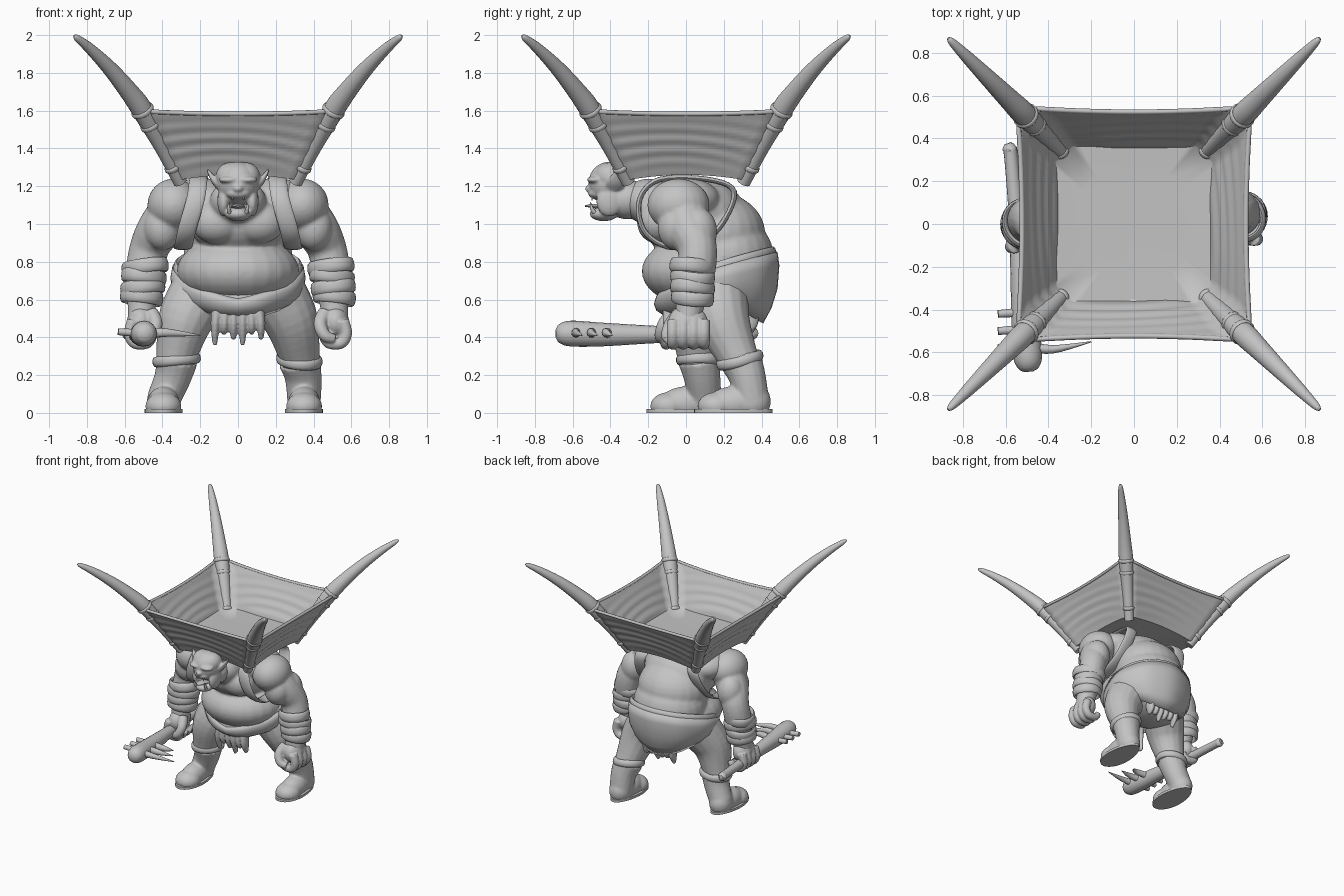
import bpy, bmesh, math
from mathutils import Vector, Matrix

cube = bpy.data.objects.get("Cube")
if cube:
    bpy.data.objects.remove(cube)

GREY = (0.55, 0.55, 0.55, 1)
mat = bpy.data.materials.new("plain grey")
mat.use_nodes = True
mat.diffuse_color = GREY
mat.node_tree.nodes["Principled BSDF"].inputs["Base Color"].default_value = GREY
X, Y, Z = Vector((1, 0, 0)), Vector((0, 1, 0)), Vector((0, 0, 1))


def loft(bm, rings, closed=False, cap=True):
    """Skin a list of closed rings of points."""
    vs = [[bm.verts.new(p) for p in ring] for ring in rings]
    n = len(vs[0])
    pairs = list(zip(vs, vs[1:])) + ([(vs[-1], vs[0])] if closed else [])
    for a, b in pairs:
        for i in range(n):
            j = (i + 1) % n
            bm.faces.new((a[i], a[j], b[j], b[i]))
    if cap and not closed:
        bm.faces.new(vs[0])
        bm.faces.new(vs[-1])


def tube(bm, pts, flat=1.0, ref=Y, closed=False, sides=16, steps=5):
    """Smooth tube through (x, y, z, radius) points."""
    p = [Vector(q) for q in pts]
    n = len(p)
    get = (lambda i: p[i % n]) if closed else (lambda i: p[min(max(i, 0), n - 1)])
    path = []
    for i in range(n if closed else n - 1):
        a, b, c, d = (get(i + k) for k in (-1, 0, 1, 2))
        for s in range(steps):
            t = s / steps
            path.append(0.5 * (2 * b + (c - a) * t + (2 * a - 5 * b + 4 * c - d) * t * t
                               + (3 * b - a - 3 * c + d) * t ** 3))
    if not closed:
        path.append(p[-1])
    m = len(path)
    rings = []
    for i, q in enumerate(path):
        nxt = path[(i + 1) % m] if closed else path[min(i + 1, m - 1)]
        prv = path[i - 1] if closed else path[max(i - 1, 0)]
        t = (nxt - prv).to_3d().normalized()
        u = (ref - t * ref.dot(t)).normalized()
        w = t.cross(u)
        angles = [2 * math.pi * k / sides for k in range(sides)]
        rings.append([q.to_3d() + q.w * (u * math.cos(a) + w * math.sin(a) * flat) for a in angles])
    loft(bm, rings, closed)


def ball(bm, c, r):
    r = r if isinstance(r, tuple) else (r, r, r)
    m = Matrix.Translation(c) @ Matrix.Diagonal((*r, 1))
    bmesh.ops.create_uvsphere(bm, u_segments=24, v_segments=16, radius=1, matrix=m)


def ring(bm, c, rx, ry, r, normal=Z, flat=1.0):
    """Closed band around a limb."""
    q = normal.to_track_quat('Z', 'Y')
    pts = []
    for k in range(12):
        a = math.pi * k / 6
        pts.append((*(Vector(c) + q @ Vector((rx * math.cos(a), ry * math.sin(a), 0))), r))
    tube(bm, pts, flat, normal.normalized(), True, sides=10, steps=3)


def finish(name, bm, voxel=0, shell=0, smooth=4):
    for v in bm.verts:
        v.co.z = max(v.co.z, 0)
    bmesh.ops.recalc_face_normals(bm, faces=bm.faces)
    me = bpy.data.meshes.new(name)
    bm.to_mesh(me)
    bm.free()
    me.shade_smooth()
    me.set_sharp_from_angle(angle=math.radians(50))
    me.materials.append(mat)
    ob = bpy.data.objects.new(name, me)
    bpy.context.collection.objects.link(ob)
    if shell:
        mod = ob.modifiers.new("thickness", 'SOLIDIFY')
        mod.thickness, mod.offset = shell, 0
    if voxel:
        mod = ob.modifiers.new("blend", 'REMESH')
        mod.mode, mod.voxel_size, mod.use_smooth_shade = 'VOXEL', voxel, True
        mod = ob.modifiers.new("soften", 'SMOOTH')
        mod.factor, mod.iterations = 0.5, smooth


# Torso: belly, back, chest and pelvis blended together
bm = bmesh.new()
ball(bm, (0, 0.07, 0.75), (0.325, 0.305, 0.19))
ball(bm, (0, 0.2, 0.83), (0.29, 0.265, 0.23))
ball(bm, (0, 0.155, 0.95), (0.28, 0.265, 0.22))
ball(bm, (0, 0.19, 0.64), (0.3, 0.26, 0.18))
ball(bm, (0, -0.02, 1.03), (0.27, 0.22, 0.2))
ball(bm, (0, 0.09, 1.06), (0.28, 0.22, 0.185))
ball(bm, (0, -0.2, 1.12), (0.15, 0.14, 0.12))
for s in (-1, 1):
    ball(bm, (s * 0.11, -0.15, 1.01), (0.14, 0.11, 0.115))
    ball(bm, (s * 0.2, 0.0, 1.13), (0.17, 0.18, 0.115))
finish("torso", bm, 0.01, smooth=12)

# Head with open jaw
bm = bmesh.new()
ball(bm, (0, -0.405, 1.215), (0.11, 0.112, 0.115))
ball(bm, (0, -0.31, 1.13), (0.11, 0.12, 0.105))
ball(bm, (0, -0.435, 1.053), (0.068, 0.075, 0.038))
ball(bm, (0, -0.46, 1.162), (0.068, 0.058, 0.034))
ball(bm, (0, -0.51, 1.187), (0.027, 0.024, 0.02))
for s in (-1, 1):
    ball(bm, (s * 0.04, -0.4, 1.25), (0.078, 0.085, 0.076))
    ball(bm, (s * 0.075, -0.405, 1.12), (0.034, 0.07, 0.08))
    ball(bm, (s * 0.046, -0.48, 1.234), (0.056, 0.045, 0.02))
    tube(bm, [(s * 0.09, -0.38, 1.19, 0.05), (s * 0.125, -0.37, 1.23, 0.045),
              (s * 0.163, -0.36, 1.29, 0.01)], 0.4)
finish("head", bm, 0.007, smooth=4)

bm = bmesh.new()
for s in (-1, 1):
    ball(bm, (s * 0.045, -0.492, 1.207), 0.012)
finish("eyes", bm)
bm = bmesh.new()
for s in (-1, 1):
    tube(bm, [(s * 0.045, -0.485, 1.06, 0.012), (s * 0.05, -0.5, 1.085, 0.009),
              (s * 0.045, -0.505, 1.115, 0.002)])
    tube(bm, [(s * 0.03, -0.495, 1.15, 0.008), (s * 0.03, -0.498, 1.125, 0.002)])
finish("tusks", bm)
bm = bmesh.new()
tube(bm, [(0, -0.4, 1.08, 0.04), (0, -0.48, 1.095, 0.035), (0, -0.535, 1.095, 0.012)], 0.35, X)
finish("tongue", bm)

# Arms, fists and wrapped bracers
for side, s, dy in (("left", 1, 0.0), ("right", -1, -0.035)):
    def P(x, y, z, *r):
        return (s * x, y + dy, z, *r)
    bm = bmesh.new()
    ball(bm, P(0.34, -0.04, 1.1), (0.14, 0.165, 0.14))
    ball(bm, P(0.4, -0.05, 0.98), (0.1, 0.1, 0.12))
    ball(bm, P(0.43, 0.06, 0.96), (0.1, 0.105, 0.13))
    tube(bm, [P(0.31, -0.03, 1.12, 0.12), P(0.41, 0.01, 0.98, 0.12), P(0.47, 0.06, 0.87, 0.105),
              P(0.495, 0.05, 0.73, 0.1), P(0.51, 0.02, 0.56, 0.075), P(0.51, 0.01, 0.48, 0.075)])
    finish(side + "_arm", bm, 0.01, smooth=6)

    bm = bmesh.new()
    ball(bm, P(0.515, 0.01, 0.48), (0.073, 0.105, 0.09))
    for k in range(4):
        y = -0.07 + 0.055 * k
        tube(bm, [P(0.555, y, 0.49, 0.033), P(0.572, y, 0.42, 0.032), P(0.545, y, 0.37, 0.031),
                  P(0.48, y, 0.37, 0.029), P(0.45, y, 0.41, 0.025)])
    tube(bm, [P(0.46, -0.03, 0.53, 0.04), P(0.435, -0.08, 0.47, 0.036),
              P(0.46, -0.1, 0.41, 0.032), P(0.51, -0.09, 0.39, 0.026)])
    finish(side + "_fist", bm, 0.007, smooth=3)

    bm = bmesh.new()
    for k, z in enumerate((0.612, 0.663, 0.72, 0.772)):
        tilt = Vector((0.12 * (-1) ** k, 0.1, 1))
        ring(bm, P(0.51 - 0.006 * k, 0.035, z), 0.1 + 0.004 * (k % 2), 0.102 + 0.005 * k, 0.037, tilt, 0.38)
    finish(side + "_bracer", bm)

# Legs, boots and boot cuffs, striding
for side, s, fy, lean in (("right", -1, 0.0, 0.0), ("left", 1, 0.25, 1.0)):
    fx = 0.395 if s < 0 else 0.35
    knee = (s * 0.32, 0.06 + 0.2 * lean, 0.33)
    bm = bmesh.new()
    tube(bm, [(s * 0.18, 0.13 + 0.03 * lean, 0.66, 0.17), (s * 0.275, 0.06 + 0.13 * lean, 0.5, 0.148),
              (*knee, 0.114), (s * 0.335, 0.07 + 0.23 * lean, 0.25, 0.1)])
    finish(side + "_thigh", bm, 0.01)
    bm = bmesh.new()
    tube(bm, [(s * 0.325, 0.07 + 0.22 * lean, 0.28, 0.114), (s * 0.345, 0.085 + 0.24 * lean, 0.19, 0.098),
              (s * fx, 0.1 + 0.25 * lean, 0.07, 0.09)])
    ball(bm, (s * fx, 0.1 + fy, 0.06), (0.088, 0.1, 0.1))
    ball(bm, (s * fx, 0.0 + fy, 0.05), (0.086, 0.14, 0.09))
    ball(bm, (s * fx, -0.09 + fy, 0.035), (0.096, 0.1, 0.075))
    finish(side + "_boot", bm, 0.009, smooth=8)
    # Flat sole
    bm = bmesh.new()
    outline = [(s * fx + 0.1 * math.cos(a) * (1 - 0.12 * math.sin(a)), fy + 0.208 * math.sin(a))
               for a in (math.pi * k / 16 for k in range(32))]
    loft(bm, [[Vector((x, y, z)) for x, y in outline] for z in (0, 0.02)])
    finish(side + "_sole", bm)
    bm = bmesh.new()
    ring(bm, (s * 0.325, 0.07 + 0.215 * lean, 0.28), 0.106, 0.112, 0.028, Vector((s * 0.1, -0.25 * lean, 1)), 0.6)
    finish(side + "_boot_cuff", bm)


# Loincloth: tilted wrap, rolled belt and ragged strips
def rim(a, scale, front, back, lift=0.0):
    k = (1 + math.sin(a)) / 2
    return Vector((0.335 * scale * math.cos(a), 0.16 + 0.31 * scale * math.sin(a),
                   front + (back - front) * k ** 0.6 + lift * math.cos(a) ** 2))


angles = [2 * math.pi * k / 48 for k in range(48)]
bm = bmesh.new()
rows = [(1.0, 0.6, 0.85, 0), (1.03, 0.575, 0.78, 0), (1.0, 0.55, 0.66, 0.02),
        (0.9, 0.53, 0.56, 0.05), (0.76, 0.51, 0.48, 0.08)]
loft(bm, [[rim(a, w + 0.008 * math.sin(9 * a), f, b, up) for a in angles] for w, f, b, up in rows], cap=False)
finish("loincloth", bm, shell=0.025)
bm = bmesh.new()
tube(bm, [(*rim(a, 0.97, 0.6, 0.845), 0.036) for a in angles[::4]], 0.5, Z, True, sides=10)
finish("belt_roll", bm)
bm = bmesh.new()
for k in range(6):
    x = -0.12 + 0.048 * k
    low = 0.36 + 0.03 * ((k * 2) % 3)
    tube(bm, [(x * 0.9, -0.07, 0.58, 0.05), (x, -0.08, 0.47, 0.042), (x * 1.02, -0.06, low, 0.02)], 0.6)
    tube(bm, [(x, 0.34, 0.55, 0.05), (x, 0.34, 0.47, 0.04), (x, 0.32, low + 0.04, 0.016)], 0.6)
finish("ragged_strips", bm, 0.008)

# Shoulder straps
for side, s in (("left", 1), ("right", -1)):
    bm = bmesh.new()
    loop = [(0.21, -0.14, 1.235), (0.225, -0.245, 1.13), (0.27, -0.225, 0.97), (0.29, -0.1, 0.88),
            (0.295, 0.07, 0.9), (0.275, 0.19, 1.0), (0.24, 0.255, 1.17), (0.21, 0.12, 1.235)]
    tube(bm, [(s * x, y, z, 0.048) for x, y, z in loop], 0.3, X, True)
    finish(side + "_shoulder_strap", bm)


# Carrying basket: thick sagging hide walls, floor and rolled rim
def wall_ring(t, inset=0.0, corner=0.86):
    pts = []
    for q in range(4):
        rot = Matrix.Rotation(q * math.pi / 2, 3, 'Z')
        for k in range(17):
            u = k / 8 - 1
            mid = 1 - u * u
            h = 0.345 + 0.2 * t - inset
            fold = 0.004 * math.sin(34 * t + 4 * u * u + 2 * u + q) * math.sin(math.pi * t)
            z = 1.235 + 0.025 * mid * (1 - t) + t * (0.36 - 0.012 * mid)
            pts.append(rot @ Vector((u * h * corner, -(h - 0.016 * mid * t + fold), z)))
    return pts


def shrunk(points, scale, z):
    return [Vector((p.x * scale, p.y * scale, z)) for p in points]


bm = bmesh.new()
outer = [wall_ring(k / 24) for k in range(25)]
inner = [wall_ring(k / 24, 0.03 - 0.015 * k / 24, 0.79 + 0.07 * max(0, k / 4 - 5)) for k in range(24, 5, -1)]
loft(bm, [shrunk(outer[0], 0.6, 1.26)] + outer + inner
     + [shrunk(inner[-1], 0.98, 1.315), shrunk(inner[-1], 0.6, 1.31)])
finish("basket", bm)
bm = bmesh.new()
tube(bm, [(*p, 0.012) for p in wall_ring(1, 0.006)], 1, Z, True, sides=8, steps=1)
finish("basket_rim", bm)

# Four corner horns with lashings
profile = [(0.305, 1.22, 0.036), (0.4, 1.41, 0.044), (0.505, 1.6, 0.056), (0.58, 1.705, 0.05),
           (0.68, 1.825, 0.04), (0.78, 1.925, 0.029), (0.85, 1.983, 0.018), (0.868, 1.996, 0.006)]
for name, sx, sy in (("front_left", 1, -1), ("front_right", -1, -1), ("back_left", 1, 1), ("back_right", -1, 1)):
    bm = bmesh.new()
    tube(bm, [(sx * d, sy * d, z, r) for d, z, r in profile], ref=Z, sides=20)
    finish(name + "_horn", bm)
    bm = bmesh.new()
    axis = Vector((sx, sy, 1.85))
    for d, z, r in ((0.505, 1.6, 0.056), (0.463, 1.525, 0.05), (0.345, 1.3, 0.039)):
        ring(bm, (sx * d, sy * d, z), r, r, 0.014, axis, 0.5)
    finish(name + "_lashings", bm)

# Spiked club in the right fist
bm = bmesh.new()
tube(bm, [(-0.49, -0.69, 0.42, 0.02), (-0.492, -0.67, 0.42, 0.05), (-0.497, -0.61, 0.42, 0.068),
          (-0.51, -0.45, 0.415, 0.063), (-0.53, -0.2, 0.415, 0.048), (-0.55, 0.05, 0.415, 0.036),
          (-0.575, 0.32, 0.42, 0.032), (-0.58, 0.35, 0.42, 0.035), (-0.582, 0.375, 0.42, 0.02)], ref=Z)
finish("club", bm)
bm = bmesh.new()
for y, tip in ((-0.57, -0.2), (-0.49, -0.27), (-0.41, -0.32)):
    tube(bm, [(-0.5, y, 0.42, 0.027), (-0.38, y - 0.015, 0.425, 0.022), (tip, y + 0.02, 0.41, 0.003)], 0.9, Z)
    tube(bm, [(-0.5, y, 0.42, 0.022), (-0.635, y - 0.01, 0.43, 0.018)], 1, Z)
finish("club_spikes", bm)
